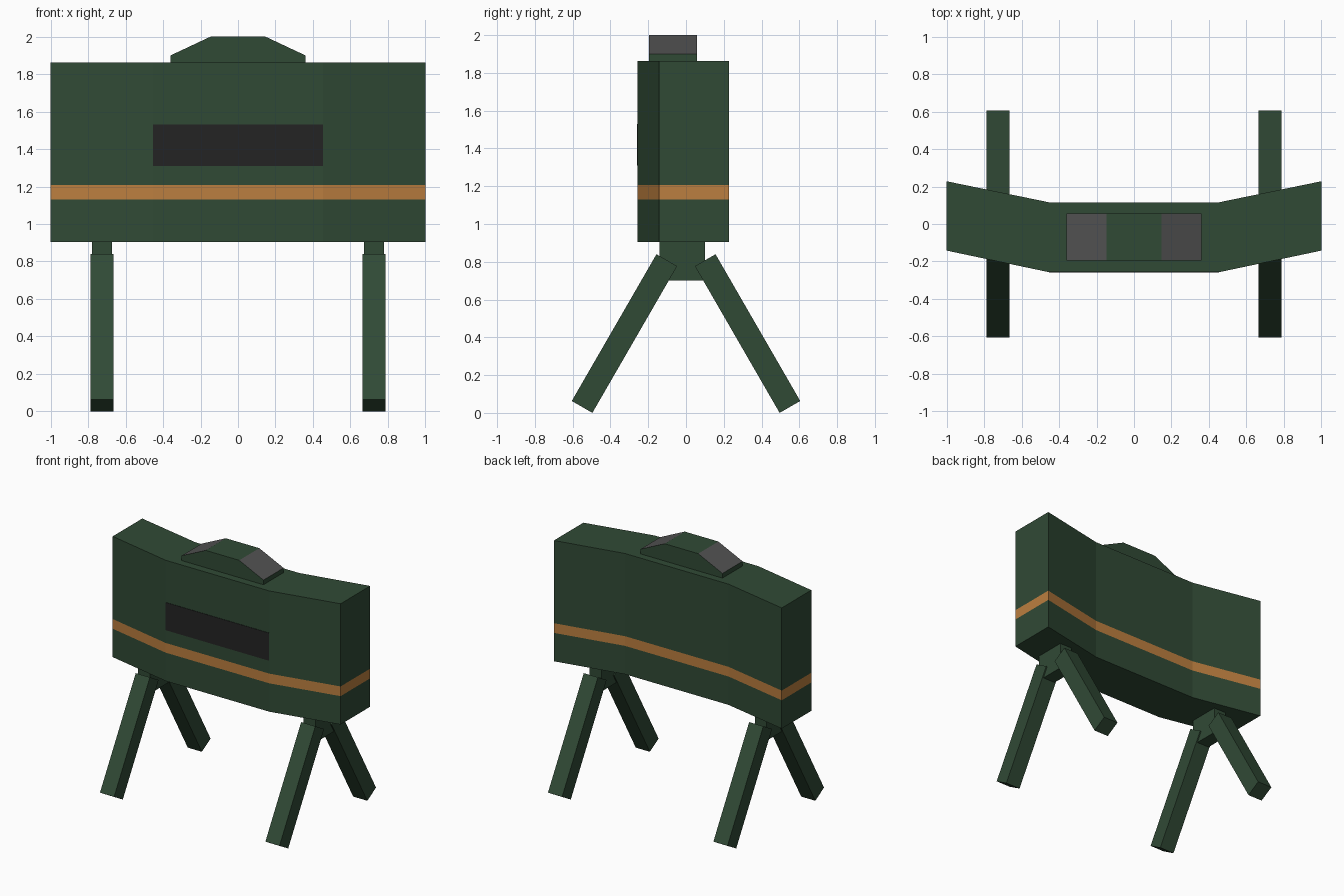
import bpy, bmesh
from math import radians
from mathutils import Matrix

if "Cube" in bpy.data.objects:
    bpy.data.objects.remove(bpy.data.objects["Cube"])


def material(name, rgb):
    m = bpy.data.materials.new(name)
    m.diffuse_color = (*rgb, 1)
    m.use_nodes = True
    m.node_tree.nodes["Principled BSDF"].inputs["Base Color"].default_value = m.diffuse_color
    return m


GREEN = material("olive_green", (0.030, 0.068, 0.036))
ORANGE = material("orange", (0.50, 0.21, 0.05))
BLACK = material("black", (0.017, 0.017, 0.017))
GREY = material("dark_grey", (0.085, 0.085, 0.085))


def finish(name, bm, *mats):
    bmesh.ops.recalc_face_normals(bm, faces=bm.faces[:])
    me = bpy.data.meshes.new(name)
    bm.to_mesh(me)
    bm.free()
    for m in mats:
        me.materials.append(m)
    ob = bpy.data.objects.new(name, me)
    bpy.context.collection.objects.link(ob)
    return ob


def loft(rings, side_mat):
    """Skin matching rings of points; side_mat(level, side) gives the material slot."""
    bm = bmesh.new()
    vs = [[bm.verts.new(p) for p in ring] for ring in rings]
    n = len(vs[0])
    for k in range(len(vs) - 1):
        for i in range(n):
            j = (i + 1) % n
            f = bm.faces.new((vs[k][i], vs[k][j], vs[k + 1][j], vs[k + 1][i]))
            f.material_index = side_mat(k, i)
    bm.faces.new(vs[0])
    bm.faces.new(vs[-1])
    return bm


def box(name, centre, size, mat, tilt=0):
    bm = bmesh.new()
    mtx = (Matrix.Translation(centre) @ Matrix.Rotation(radians(tilt), 4, 'X')
           @ Matrix.Diagonal((*size, 1)))
    bmesh.ops.create_cube(bm, size=1, matrix=mtx)
    return finish(name, bm, mat)


# Bent body with a flush stripe around it
plan = [(-1, -0.142), (-0.455, -0.257), (0.455, -0.257), (1, -0.142),
        (1, 0.228), (0.455, 0.116), (-0.455, 0.116), (-1, 0.228)]
levels = [0.905, 1.13, 1.207, 1.863]
finish("body", loft([[(x, y, z) for x, y in plan] for z in levels],
                    lambda k, i: 1 if k == 1 else 0), GREEN, ORANGE)

# Dark panel on the front face
box("front_panel", (0, -0.256, 1.42), (0.908, 0.008, 0.22), BLACK)

# Top sight with grey sloping ends
sight = [(-0.36, 1.86), (0.36, 1.86), (0.36, 1.9), (0.147, 2.0),
         (-0.147, 2.0), (-0.36, 1.9)]
finish("top_sight", loft([[(x, y, z) for x, z in sight] for y in (-0.195, 0.057)],
                         lambda k, i: 1 if i in (2, 4) else 0), GREEN, GREY)

# Leg mounts and splayed legs
for side, sx in (("left", -1), ("right", 1)):
    x = 0.726 * sx
    box(f"{side}_leg_mount", (x, -0.02, 0.806), (0.105, 0.24, 0.208), GREEN)
    for end, sy in (("front", -1), ("back", 1)):
        box(f"{side}_{end}_leg", (x, 0.326 * sy, 0.42), (0.124, 0.126, 0.897),
            GREEN, tilt=30 * sy)
